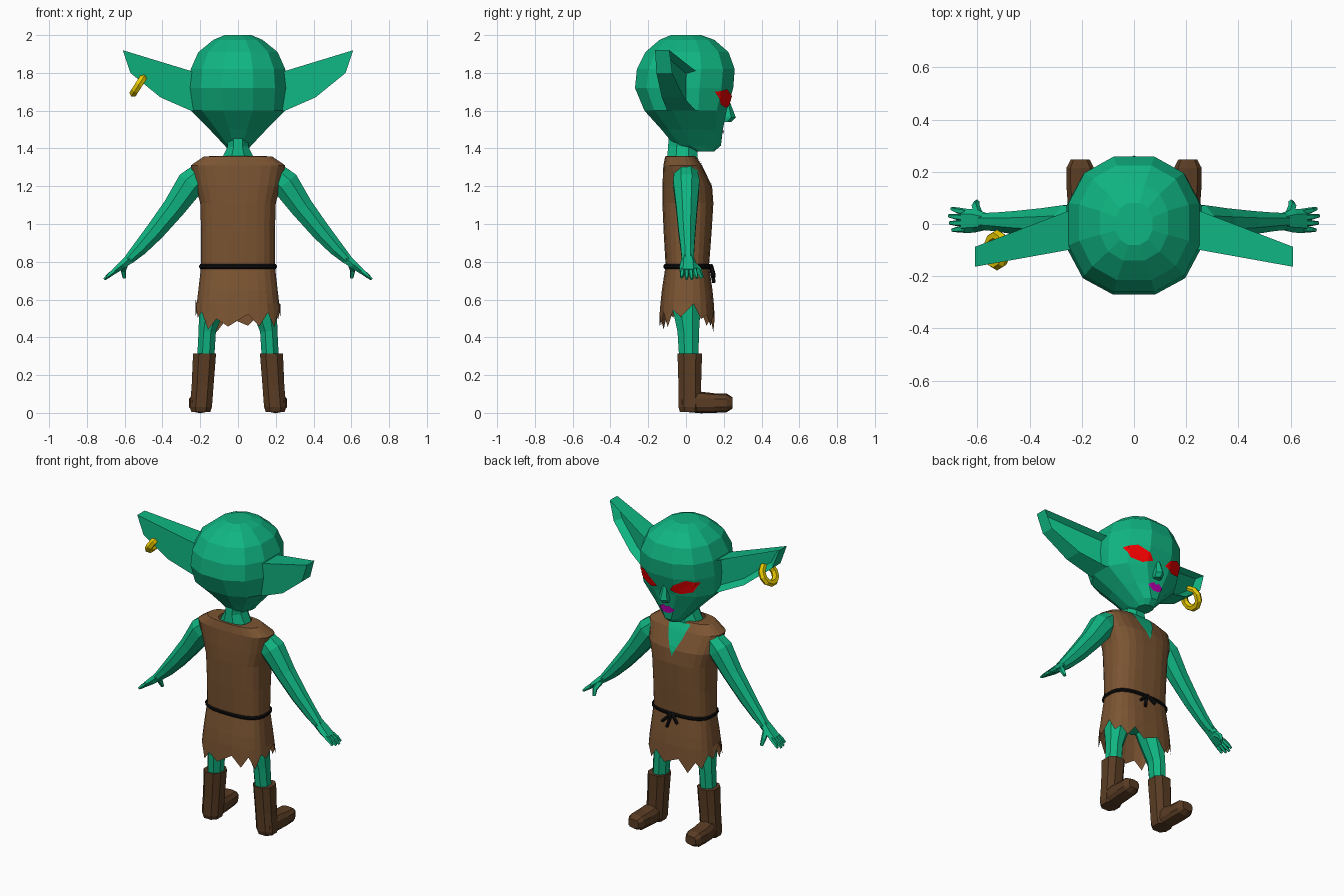
import bpy, bmesh, math, random
from mathutils import Vector
from mathutils.bvhtree import BVHTree

if "Cube" in bpy.data.objects:
    bpy.data.objects.remove(bpy.data.objects["Cube"])

random.seed(4)
X, Y, Z = Vector((1, 0, 0)), Vector((0, 1, 0)), Vector((0, 0, 1))


def mat(name, rgb):
    m = bpy.data.materials.new(name)
    m.diffuse_color = (*rgb, 1)
    m.use_nodes = True
    m.node_tree.nodes["Principled BSDF"].inputs["Base Color"].default_value = m.diffuse_color
    return m


SKIN = mat("green_skin", (0.005, 0.46, 0.22))
CLOTH = mat("brown_cloth", (0.2, 0.09, 0.032))
LEATHER = mat("dark_leather", (0.1, 0.045, 0.017))
BLACK = mat("black_cord", (0.004, 0.004, 0.004))
GOLD = mat("gold", (0.8, 0.58, 0.0))
RED = mat("red_eye", (0.9, 0.0, 0.0))
PURPLE = mat("purple_lips", (0.5, 0.0, 0.42))


def finish(name, bm, m, mirror=False, recalc=True):
    if recalc:
        bmesh.ops.recalc_face_normals(bm, faces=bm.faces)
    me = bpy.data.meshes.new(name)
    bm.to_mesh(me)
    bm.free()
    me.materials.append(m)
    ob = bpy.data.objects.new(name, me)
    bpy.context.collection.objects.link(ob)
    if mirror:
        ob.modifiers.new("Mirror", "MIRROR").use_mirror_merge = False
    return ob


def loft(name, rows, m, n=8, p=1.0, axis=None, ref=Y, caps=True, mirror=False):
    """Rows are (x, y, z, radius_a, radius_b); p < 1 squares the section off."""
    bm = bmesh.new()
    pts = [Vector(r[:3]) for r in rows]
    fit = math.cos(math.pi / n) ** p
    rings = []
    for i, r in enumerate(rows):
        t = axis or (pts[min(i + 1, len(pts) - 1)] - pts[max(i - 1, 0)]).normalized()
        v = (ref - t * ref.dot(t)).normalized()
        u = t.cross(v)
        ring = []
        for k in range(n):
            a = 2 * math.pi * (k + 0.5) / n
            c, s = math.cos(a), math.sin(a)
            c = math.copysign(abs(c) ** p, c) / fit
            s = math.copysign(abs(s) ** p, s) / fit
            ring.append(bm.verts.new(pts[i] + u * c * r[3] + v * s * r[4]))
        rings.append(ring)
    for a, b in zip(rings, rings[1:]):
        for k in range(n):
            bm.faces.new((a[k], a[(k + 1) % n], b[(k + 1) % n], b[k]))
    if caps:
        bm.faces.new(rings[0])
        bm.faces.new(rings[-1])
    return finish(name, bm, m, mirror)


def layers(data):
    """(z, half width, y back, y front) -> loft rows."""
    return [(0, (b + f) / 2, z, w, (f - b) / 2) for z, w, b, f in data]


def patch(name, outline, target, m, mirror=False, lift=0.006):
    """Lay an (x, z) outline on the face side of a target."""
    me = target.data
    tree = BVHTree.FromPolygons([v.co for v in me.vertices],
                                [tuple(f.vertices) for f in me.polygons])
    bm = bmesh.new()
    face = bm.faces.new([bm.verts.new((x, 0, z)) for x, z in outline])
    bmesh.ops.poke(bm, faces=[face])
    bmesh.ops.subdivide_edges(bm, edges=bm.edges, cuts=3, use_grid_fill=True)
    for v in bm.verts:
        hit = tree.ray_cast(Vector((v.co.x, 1, v.co.z)), -Y)[0]
        v.co.y = (hit.y if hit else 0.1) + lift
    bmesh.ops.recalc_face_normals(bm, faces=bm.faces)
    if sum(f.normal.y for f in bm.faces) < 0:
        bmesh.ops.reverse_faces(bm, faces=bm.faces)
    return finish(name, bm, m, mirror, recalc=False)


# Head with tapering jaw
head = loft("head", layers([
    (2.0, 0.07, -0.08, 0.08), (1.975, 0.13, -0.14, 0.15), (1.91, 0.21, -0.215, 0.225),
    (1.82, 0.25, -0.26, 0.258), (1.72, 0.258, -0.27, 0.25), (1.60, 0.25, -0.22, 0.215),
    (1.50, 0.15, -0.13, 0.195), (1.415, 0.07, -0.06, 0.185), (1.385, 0.045, 0.04, 0.15)]),
    SKIN, n=12, p=0.88, axis=Z)

# Face
patch("eye", [(0.045, 1.635), (0.075, 1.675), (0.15, 1.715), (0.215, 1.70),
              (0.18, 1.635), (0.11, 1.615)], head, RED, mirror=True)
patch("mouth", [(-0.055, 1.49), (-0.02, 1.515), (0, 1.505), (0.02, 1.515),
                (0.055, 1.49), (0.02, 1.462), (-0.02, 1.462)], head, PURPLE)
loft("nose", [(0, 0.215, 1.655, 0.012, 0.012), (0, 0.215, 1.565, 0.03, 0.042),
              (0, 0.20, 1.54, 0.024, 0.035)], SKIN, n=6, axis=Z)
loft("neck", layers([(1.47, 0.06, -0.09, 0.08), (1.41, 0.055, -0.095, 0.06),
                     (1.34, 0.09, -0.10, 0.06), (1.28, 0.12, -0.10, 0.07)]), SKIN, axis=Z)

# Long ears, hollow on the face side
bm = bmesh.new()
outline = [(0.2, 1.795), (0.61, 1.92), (0.57, 1.80), (0.41, 1.67), (0.25, 1.60), (0.2, 1.59)]
front = [bm.verts.new((x, 0.07 - 0.385 * (x - 0.2), z)) for x, z in outline]
back = [bm.verts.new((x, -0.09 - 0.18 * (x - 0.2), z)) for x, z in outline]
cup = bm.faces.new(front)
bm.faces.new(back[::-1])
for i in range(len(front)):
    j = (i + 1) % len(front)
    bm.faces.new((front[i], back[i], back[j], front[j]))
bmesh.ops.recalc_face_normals(bm, faces=bm.faces)
bmesh.ops.inset_individual(bm, faces=[cup], thickness=0.025, depth=-0.045)
finish("ear", bm, SKIN, mirror=True, recalc=False)

# Earring
bpy.ops.mesh.primitive_torus_add(major_segments=10, minor_segments=6, major_radius=0.056,
                                 minor_radius=0.022, location=(-0.525, -0.10, 1.738))
ring = bpy.context.object
ring.name = "earring"
ring.rotation_euler = Vector((0.84, 0, -0.54)).to_track_quat("Z", "Y").to_euler()
ring.data.materials.append(GOLD)

# Tunic with ragged hem, higher at the sides
N = 24
tunic = loft("tunic", layers([
    (1.36, 0.10, -0.10, 0.04), (1.358, 0.18, -0.11, 0.05), (1.31, 0.25, -0.12, 0.085),
    (1.20, 0.225, -0.125, 0.138), (1.11, 0.2, -0.125, 0.145), (0.95, 0.195, -0.118, 0.135),
    (0.78, 0.195, -0.108, 0.122), (0.65, 0.21, -0.128, 0.14), (0.58, 0.218, -0.135, 0.147),
    (0.47, 0.225, -0.14, 0.152)]), CLOTH, n=N, p=0.72, axis=Z, caps=False)
for k, v in enumerate(tunic.data.vertices[-N:]):
    side = abs(math.cos(2 * math.pi * (k + 0.5) / N)) ** 6
    v.co.z = 0.48 + 0.08 * side + (0.03 if k % 2 else -0.035) + random.uniform(-0.02, 0.02)
patch("neck_opening", [(-0.075, 1.35), (0.075, 1.35), (0.05, 1.27), (0, 1.16), (-0.05, 1.27)],
      tunic, SKIN, lift=0.005)

# Cord belt and knot
loft("belt", layers([(0.787, 0.2, -0.114, 0.128), (0.780, 0.206, -0.12, 0.134),
                     (0.770, 0.206, -0.12, 0.134), (0.763, 0.2, -0.114, 0.128)]),
     BLACK, n=N, p=0.72, axis=Z, caps=False)
for dx, dz in ((-0.05, -0.05), (0.025, -0.09), (0.06, -0.06)):
    loft("belt_tie", [(0.01, 0.132, 0.78, 0.009, 0.009),
                      (0.01 + dx, 0.148, 0.78 + dz, 0.008, 0.008)], BLACK, n=5)

# Arms and hands
loft("arm", [(0.19, 0, 1.27, 0.06, 0.06), (0.25, 0.002, 1.215, 0.074, 0.07),
             (0.34, 0.004, 1.085, 0.06, 0.056), (0.44, 0.005, 0.96, 0.05, 0.045),
             (0.52, 0.008, 0.87, 0.039, 0.036), (0.58, 0.01, 0.81, 0.026, 0.032)],
     SKIN, mirror=True)
loft("palm", [(0.57, 0.01, 0.82, 0.025, 0.03), (0.61, 0.012, 0.785, 0.022, 0.04),
              (0.655, 0.012, 0.75, 0.015, 0.042)], SKIN, n=6, p=0.8, mirror=True)
for i, length in enumerate((0.85, 1.0, 1.05, 0.9)):
    y = -0.018 + 0.021 * i
    loft("finger", [(0.645, y, 0.757, 0.012, 0.011),
                    (0.645 + 0.035 * length, y * 1.15, 0.757 - 0.025 * length, 0.011, 0.01),
                    (0.645 + 0.06 * length, y * 1.3, 0.757 - 0.047 * length, 0.006, 0.006)],
         SKIN, n=5, mirror=True)
loft("thumb", [(0.595, 0.03, 0.79, 0.017, 0.015), (0.607, 0.068, 0.755, 0.014, 0.013),
               (0.602, 0.085, 0.715, 0.008, 0.008)], SKIN, n=5, ref=X, mirror=True)

# Legs and boots
loft("hips", layers([(0.82, 0.16, -0.09, 0.1), (0.68, 0.17, -0.1, 0.11),
                     (0.61, 0.07, -0.06, 0.06)]), SKIN, axis=Z)
loft("leg", [(0.10, 0, 0.68, 0.085, 0.09), (0.135, 0.002, 0.56, 0.07, 0.075),
             (0.163, 0.012, 0.43, 0.046, 0.057), (0.172, 0.015, 0.27, 0.045, 0.05)],
     SKIN, axis=Z, mirror=True)
loft("boot_shaft", [(0.177, 0.02, 0.315, 0.061, 0.065), (0.187, 0.02, 0.15, 0.058, 0.06),
                    (0.196, 0.02, 0.03, 0.058, 0.06), (0.197, 0.02, 0.005, 0.05, 0.052)],
     LEATHER, p=0.8, axis=Z, mirror=True)
loft("boot_foot", [(0.198, -0.02, 0.05, 0.045, 0.042), (0.2, 0.08, 0.055, 0.054, 0.055),
                   (0.204, 0.15, 0.052, 0.055, 0.05), (0.206, 0.215, 0.053, 0.053, 0.048),
                   (0.206, 0.247, 0.053, 0.036, 0.028)],
     LEATHER, n=10, p=0.75, axis=Y, ref=Z, mirror=True)
